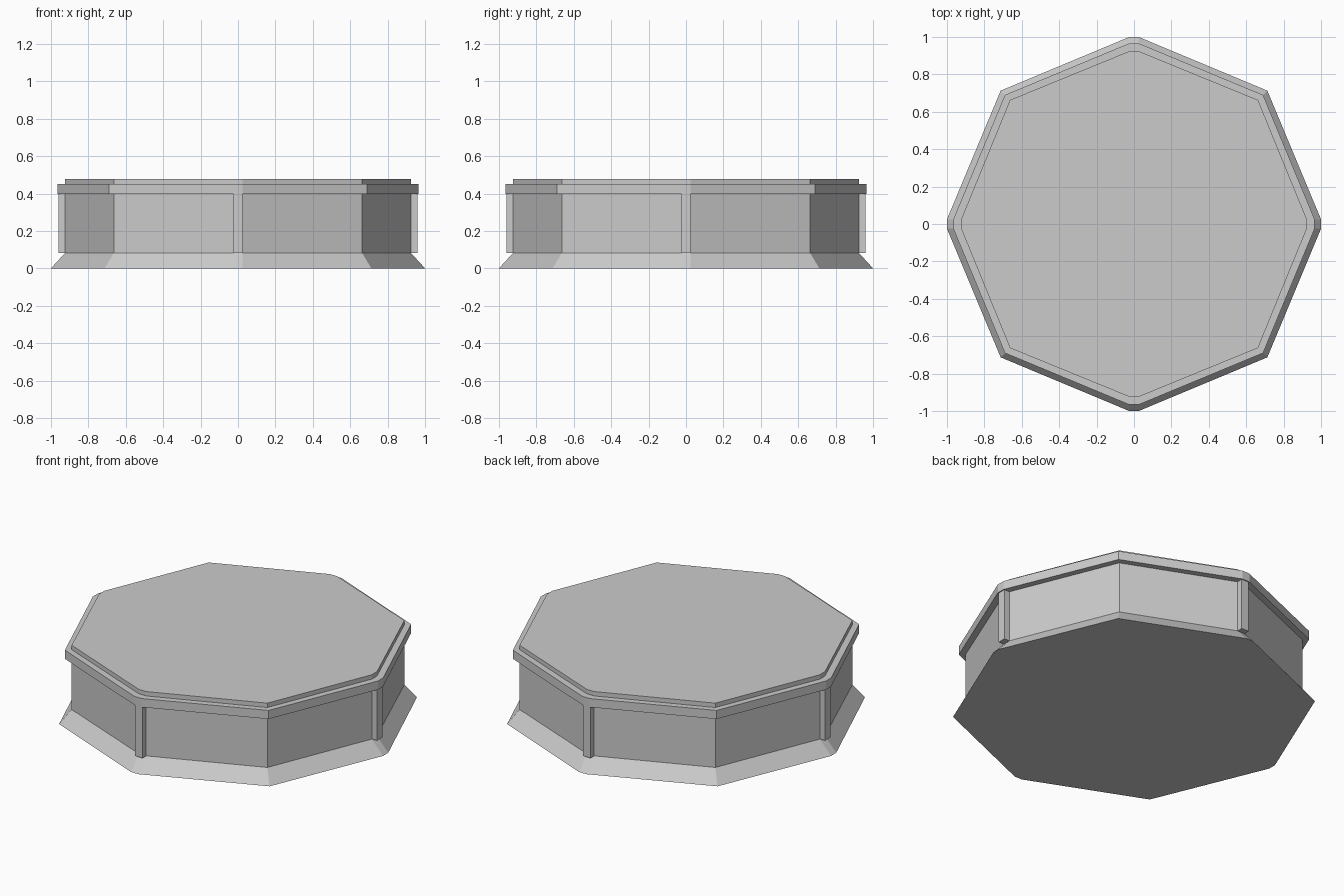
import bpy, bmesh, math

if "Cube" in bpy.data.objects:
    bpy.data.objects.remove(bpy.data.objects["Cube"])

HALF = 0.025  # half width of the small flats on the four axis corners


def outline(axis_r, corner):
    """Octagon whose axis corners are clipped flat and diagonal corners sharp."""
    pts = []
    for k in range(4):
        c, s = round(math.cos(k * math.pi / 2)), round(math.sin(k * math.pi / 2))
        for x, y in ((axis_r, -HALF), (axis_r, HALF), (corner, corner)):
            pts.append((c * x - s * y, s * x + c * y))
    return pts


def finish(name, bm):
    bmesh.ops.recalc_face_normals(bm, faces=bm.faces)
    mesh = bpy.data.meshes.new(name)
    bm.to_mesh(mesh)
    bm.free()
    obj = bpy.data.objects.new(name, mesh)
    bpy.context.collection.objects.link(obj)
    return obj


def loft(name, profile):
    """Stack outlines given as (z, axis radius, diagonal corner)."""
    bm = bmesh.new()
    rings = [[bm.verts.new((x, y, z)) for x, y in outline(r, c)]
             for z, r, c in profile]
    for a, b in zip(rings, rings[1:]):
        n = len(a)
        for i in range(n):
            j = (i + 1) % n
            bm.faces.new((a[i], a[j], b[j], b[i]))
    bm.faces.new(rings[0][::-1])
    bm.faces.new(rings[-1])
    return finish(name, bm)


# Flared foot, straight wall, overhanging rim and raised top in one shell
loft("octagonal_plinth", [
    (0.0, 1.0, 0.713),
    (0.083, 0.924, 0.663),
    (0.397, 0.924, 0.663),
    (0.397, 0.966, 0.69),
    (0.45, 0.966, 0.69),
    (0.45, 0.924, 0.663),
    (0.477, 0.924, 0.663),
])

# Narrow corner posts on the four axes
INNER, OUTER, Z0, Z1 = 0.905, 0.96, 0.083, 0.397
for k, side in enumerate(("right", "back", "left", "front")):
    bm = bmesh.new()
    bmesh.ops.create_cube(bm, size=1)
    bmesh.ops.scale(bm, vec=(OUTER - INNER, 2 * HALF, Z1 - Z0), verts=bm.verts)
    bmesh.ops.translate(bm, vec=((OUTER + INNER) / 2, 0, (Z0 + Z1) / 2), verts=bm.verts)
    post = finish(side + "_post", bm)
    post.rotation_euler.z = k * math.pi / 2
